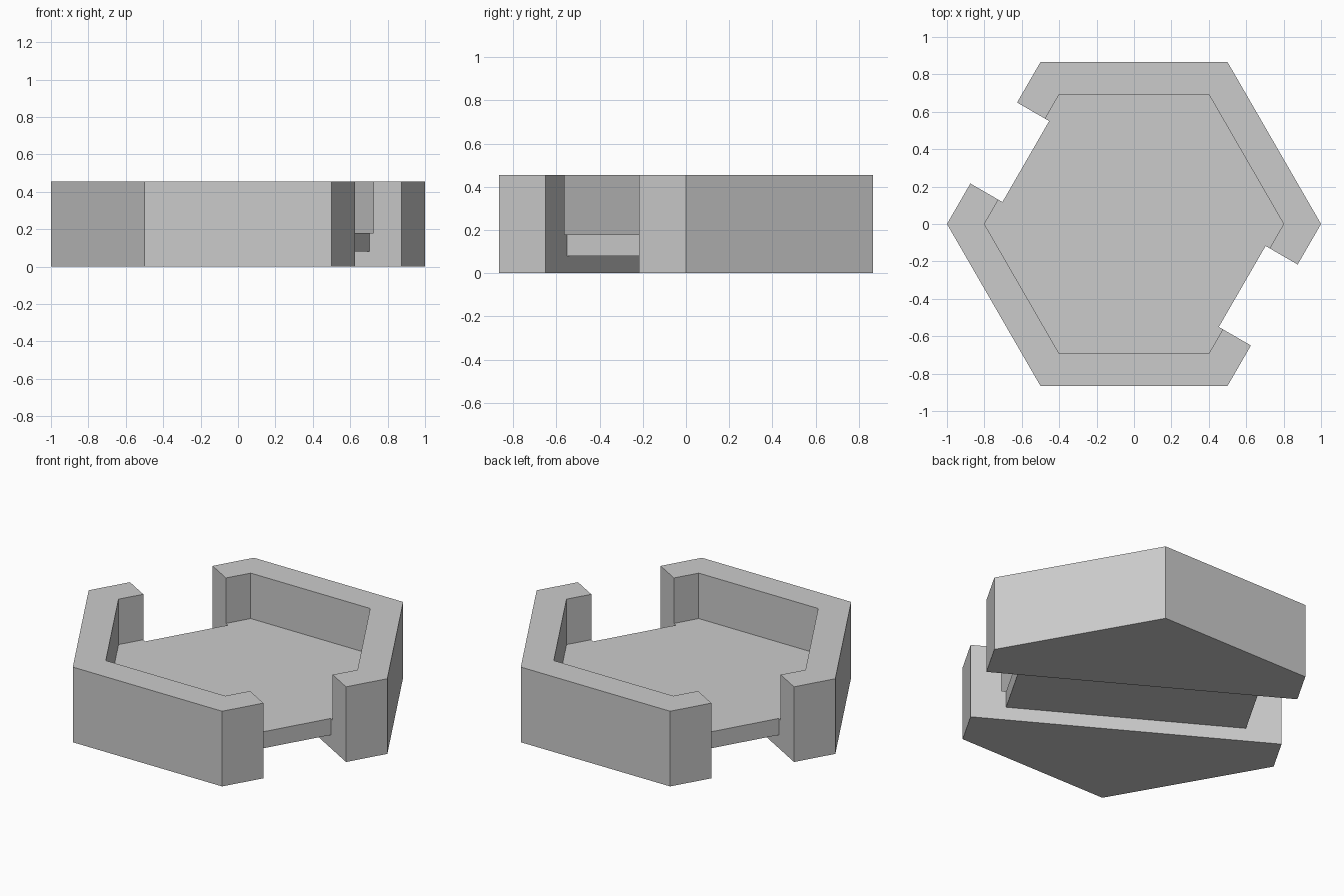
import bpy
from math import radians, cos, sin

HEIGHT = 0.455
FLOOR_TOP, FLOOR_BOTTOM = 0.18, 0.08
GAP_WIDTH = 0.5        # opening in two opposite sides
FLOOR_REACH = 0.668    # centre to the floor edge inside each opening
SLOT_ANGLE = radians(-30)

cube = bpy.data.objects.get("Cube")
if cube:
    bpy.data.objects.remove(cube, do_unlink=True)


def hexagon(name, radius, bottom, top):
    bpy.ops.mesh.primitive_cylinder_add(
        vertices=6, radius=radius, depth=top - bottom,
        location=(0, 0, (bottom + top) / 2), rotation=(0, 0, radians(30)))
    obj = bpy.context.object
    obj.name = name
    return obj


def slot_box(name, start, end, bottom, top):
    """Box lying along the slot direction."""
    mid = (start + end) / 2
    bpy.ops.mesh.primitive_cube_add(
        size=1, rotation=(0, 0, SLOT_ANGLE),
        location=(mid * cos(SLOT_ANGLE), mid * sin(SLOT_ANGLE), (bottom + top) / 2))
    obj = bpy.context.object
    obj.name = name
    obj.scale = (end - start, GAP_WIDTH, top - bottom)
    return obj


# Hexagonal tray body
tray = hexagon("hexagonal_tray", 1, 0, HEIGHT)

# Recess, channel under the floor, and the two side openings
cutters = [
    hexagon("recess_cutter", 0.8, FLOOR_TOP, 1),
    slot_box("channel_cutter", -2, 2, -1, FLOOR_BOTTOM),
    slot_box("front_opening_cutter", FLOOR_REACH, 2, -1, 1),
    slot_box("back_opening_cutter", -2, -FLOOR_REACH, -1, 1),
]
for cutter in cutters:
    cutter.hide_render = True
    cut = tray.modifiers.new(cutter.name, 'BOOLEAN')
    cut.operation = 'DIFFERENCE'
    cut.solver = 'EXACT'
    cut.object = cutter

# Bake the cuts and drop the cutters
bpy.context.view_layer.update()
graph = bpy.context.evaluated_depsgraph_get()
mesh = bpy.data.meshes.new_from_object(tray.evaluated_get(graph))
tray.modifiers.clear()
tray.data = mesh
for cutter in cutters:
    bpy.data.objects.remove(cutter, do_unlink=True)

# Plain grey finish
grey = bpy.data.materials.new("plain_grey")
grey.use_nodes = True
colour = (0.6, 0.6, 0.6, 1)
grey.diffuse_color = colour
grey.node_tree.nodes["Principled BSDF"].inputs["Base Color"].default_value = colour
mesh.materials.clear()
mesh.materials.append(grey)
